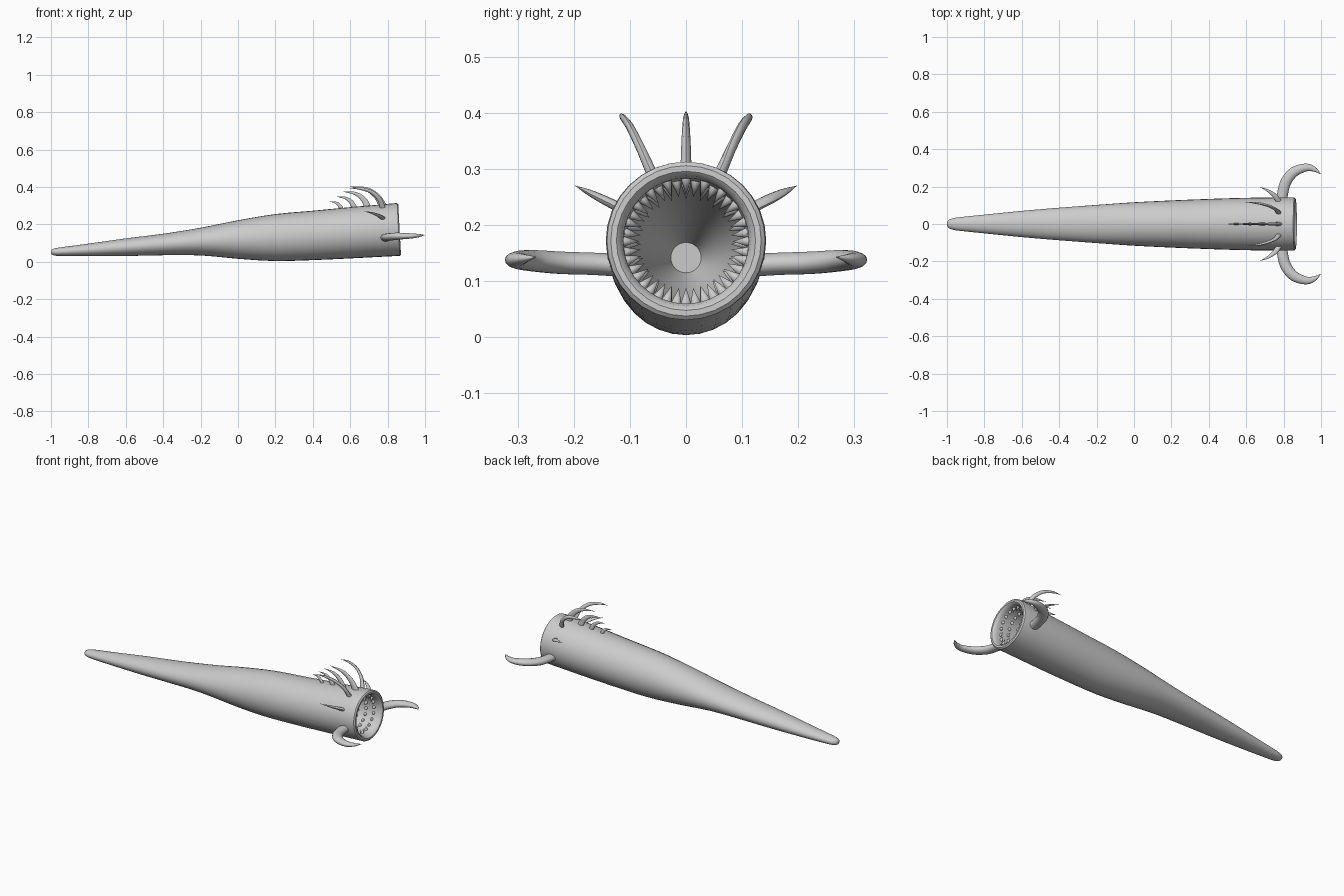
import bpy, bmesh, math
from mathutils import Vector

if "Cube" in bpy.data.objects:
    bpy.data.objects.remove(bpy.data.objects["Cube"])

skin = bpy.data.materials.new("grey_skin")
skin.diffuse_color = (0.6, 0.6, 0.6, 1)
skin.use_nodes = True
skin.node_tree.nodes["Principled BSDF"].inputs["Base Color"].default_value = skin.diffuse_color


def finish(bm, name, angle=40):
    bmesh.ops.recalc_face_normals(bm, faces=bm.faces)
    me = bpy.data.meshes.new(name)
    bm.to_mesh(me)
    bm.free()
    ob = bpy.data.objects.new(name, me)
    bpy.context.collection.objects.link(ob)
    me.materials.append(skin)
    bpy.ops.object.select_all(action='DESELECT')
    ob.select_set(True)
    bpy.context.view_layer.objects.active = ob
    bpy.ops.object.shade_smooth_by_angle(angle=math.radians(angle))
    return ob


def loft(bm, rings):
    """Skin a list of equal-length point rings and cap both ends."""
    loops = [[bm.verts.new(p) for p in ring] for ring in rings]
    n = len(loops[0])
    for a, b in zip(loops, loops[1:]):
        for i in range(n):
            j = (i + 1) % n
            bm.faces.new((a[i], a[j], b[j], b[i]))
    bm.faces.new(loops[0])
    bm.faces.new(loops[-1])


def smooth_path(keys, steps):
    """Catmull-Rom interpolation of equal-length tuples."""
    k = [Vector(p) for p in keys]
    k = [2 * k[0] - k[1]] + k + [2 * k[-1] - k[-2]]
    out = []
    for i in range(1, len(k) - 2):
        p0, p1, p2, p3 = k[i - 1:i + 3]
        for s in range(steps):
            t = s / steps
            out.append(0.5 * (2 * p1 + (p2 - p0) * t
                              + (2 * p0 - 5 * p1 + 4 * p2 - p3) * t * t
                              + (3 * p1 - p0 - 3 * p2 + p3) * t ** 3))
    return out + [k[-2]]


def body_ring(x, zc, ry, rz, tilt=0.0, n=32):
    ring = []
    for i in range(n):
        a = 2 * math.pi * i / n
        ring.append((x - tilt * math.sin(a), ry * math.cos(a), zc + rz * math.sin(a)))
    return ring


def horn(name, keys, side, flat, sides=10):
    """Curved tapering spike; keys are (x, y, z, radius), side is the flattened axis."""
    pts = [(Vector(p[:3]), max(p[3], 0.0008))
           for p in smooth_path([Vector(q) for q in keys], 5)]
    rings = []
    for i, (p, r) in enumerate(pts):
        t = (pts[min(i + 1, len(pts) - 1)][0] - pts[max(i - 1, 0)][0]).normalized()
        v = t.cross(Vector(side)).normalized()
        w = v.cross(t)
        rings.append([p + v * r * math.cos(2 * math.pi * k / sides)
                      + w * r * flat * math.sin(2 * math.pi * k / sides)
                      for k in range(sides)])
    bm = bmesh.new()
    loft(bm, rings)
    return finish(bm, name)


# Body: x, bottom, top, half width
profile = [(-0.985, .034, .071, .025), (-0.95, .031, .077, .034),
           (-0.8, .030, .097, .050), (-0.6, .031, .125, .070),
           (-0.4, .035, .150, .087), (-0.2, .034, .182, .102),
           (0.0, .016, .222, .116), (0.2, .004, .255, .126),
           (0.4, .009, .273, .134), (0.6, .018, .292, .140),
           (0.845, .031, .313, .143)]
rings = [body_ring(-1, .052, .008, .006), body_ring(-.996, .052, .017, .013)]
for x, lo, hi, hw in smooth_path(profile, 3):
    rings.append(body_ring(x, (lo + hi) / 2, hw, (hi - lo) / 2, .007 if x > .84 else 0))
# Rolled lip and gullet
for x, z, r in [(.858, .172, .141), (.864, .172, .134), (.864, .172, .124),
                (.857, .172, .116), (.84, .172, .112), (.75, .168, .110),
                (.65, .163, .103), (.55, .156, .085), (.45, .149, .058),
                (.35, .142, .027)]:
    rings.append(body_ring(x, z, r, r, .007 if x > .8 else 0))
bm = bmesh.new()
loft(bm, rings)
finish(bm, "worm_body")

# Teeth: staggered rings of cones inside the mouth
bm = bmesh.new()
count = 20
for row, (x, z, r) in enumerate([(.815, .171, .113), (.765, .169, .112), (.715, .166, .110)]):
    for i in range(count):
        a = 2 * math.pi * (i + .5 * (row % 2)) / count
        out = Vector((0, math.cos(a), math.sin(a)))
        tan = Vector((0, -math.sin(a), math.cos(a)))
        c = Vector((x, 0, z)) + out * r
        base = [bm.verts.new(c + .010 * (tan * math.cos(k * math.pi / 4)
                                         + Vector((1, 0, 0)) * math.sin(k * math.pi / 4)))
                for k in range(8)]
        tip = bm.verts.new(c - out * .030 + Vector((.008, 0, 0)))
        bm.faces.new(base)
        for k in range(8):
            bm.faces.new((base[k], base[(k + 1) % 8], tip))
finish(bm, "teeth", 50)

# Dorsal spines along the centre line, growing toward the mouth
for n, (bx, bz, tx, tz, r) in enumerate([(.775, .295, .60, .402, .021), (.695, .29, .565, .375, .018),
                                         (.625, .283, .53, .348, .015), (.555, .278, .49, .322, .012)]):
    dx, dz = tx - bx, tz - bz
    horn("dorsal_spine_%d" % (n + 1),
         [(bx, 0, bz, r), (bx + .18 * dx, 0, bz + .5 * dz, r * .8),
          (bx + .5 * dx, 0, bz + .87 * dz, r * .5), (tx, 0, tz, 0)], (0, 1, 0), .5)

for s, label in ((1, "left"), (-1, "right")):
    # Large forward-hooked side mandibles
    horn("mandible_" + label,
         [(.79, s * .11, .128, .030), (.795, s * .165, .131, .029),
          (.812, s * .225, .133, .029), (.855, s * .278, .137, .027),
          (.92, s * .302, .138, .021), (.965, s * .292, .140, .013),
          (.997, s * .268, .143, .001)], (0, 0, 1), .7, 14)
    # Long upper spines
    horn("upper_spine_" + label,
         [(.775, s * .058, .285, .015), (.755, s * .080, .335, .012),
          (.71, s * .100, .375, .010), (.65, s * .113, .392, .007),
          (.595, s * .117, .393, 0)], (0, 1, .3), .7)
    # Short flank spines
    horn("flank_spine_" + label,
         [(.775, s * .120, .232, .015), (.755, s * .148, .246, .013),
          (.72, s * .176, .260, .008), (.675, s * .197, .270, 0)], (0, .3, 1), .6)
